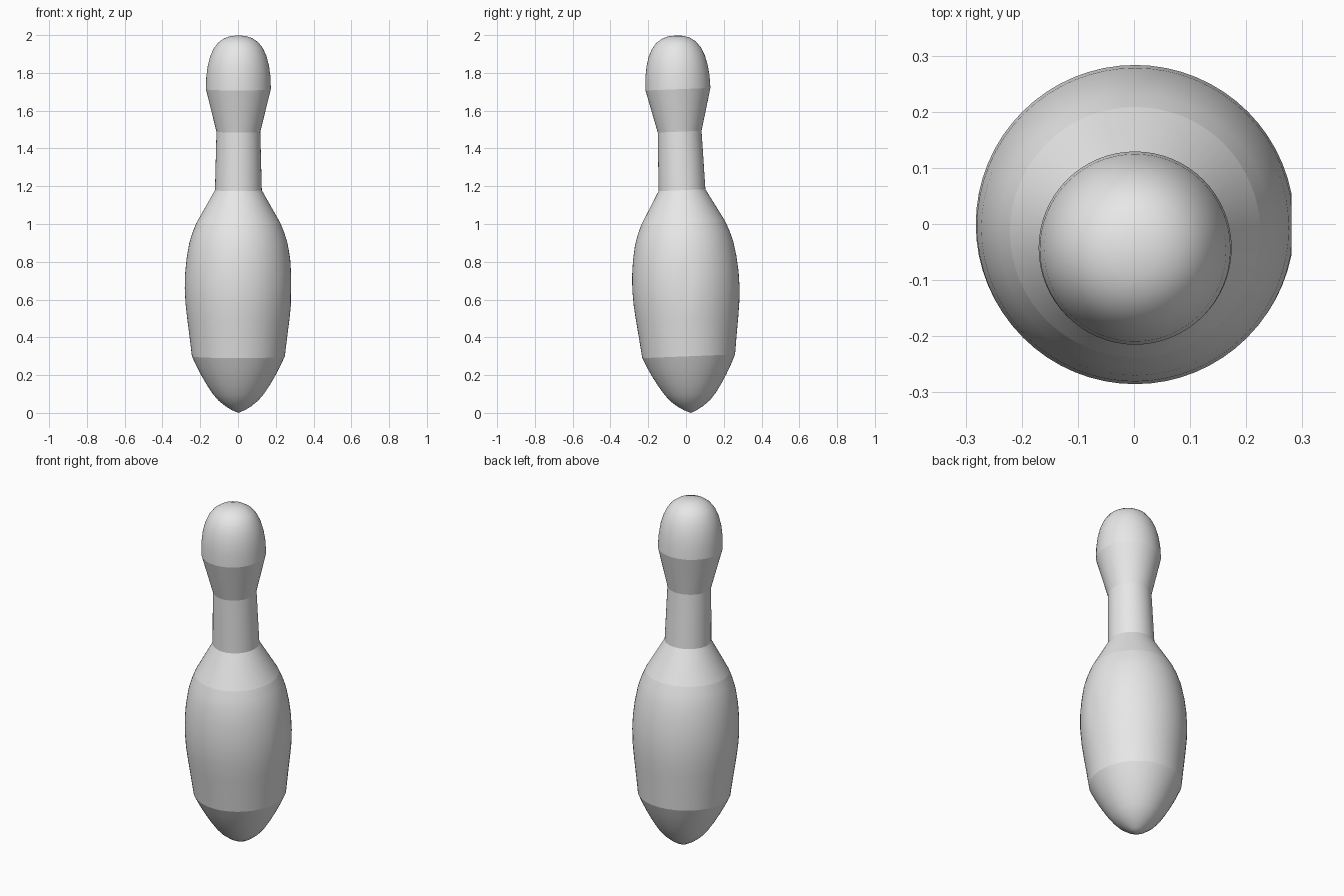
import bpy, bmesh, math
from mathutils import Matrix

cube = bpy.data.objects.get("Cube")
if cube:
    bpy.data.objects.remove(cube, do_unlink=True)

SEGMENTS = 64
LEAN = 0.04

# Bands of (radius, height) from the foot up; each band ends in a crisp ring
bands = [
    [(0.035, 0.015), (0.068, 0.035), (0.105, 0.065), (0.135, 0.1), (0.168, 0.15),
     (0.197, 0.2), (0.223, 0.25), (0.246, 0.3)],
    [(0.258, 0.4), (0.271, 0.5), (0.28, 0.58), (0.284, 0.66), (0.282, 0.74),
     (0.274, 0.82), (0.26, 0.9), (0.243, 0.955), (0.223, 1.005)],
    [(0.124, 1.18)],
    [(0.116, 1.49)],
    [(0.172, 1.715)],
    [(0.17, 1.78), (0.162, 1.84), (0.149, 1.89), (0.13, 1.932), (0.106, 1.963),
     (0.076, 1.984), (0.042, 1.996)],
]

pin_white = bpy.data.materials.new("plain_grey")
pin_white.use_nodes = True
colour = (0.8, 0.8, 0.8, 1)
pin_white.diffuse_color = colour
pin_white.node_tree.nodes["Principled BSDF"].inputs["Base Color"].default_value = colour

bm = bmesh.new()


def ring(radius, height):
    angles = [2 * math.pi * i / SEGMENTS for i in range(SEGMENTS)]
    return [bm.verts.new((radius * math.cos(a), radius * math.sin(a), height)) for a in angles]


def pairs(verts):
    return zip(verts, verts[1:] + verts[:1])


# Foot tip, stacked rings and crown tip
foot, crown = bm.verts.new((0, 0, 0)), bm.verts.new((0, 0, 2))
below = None
crisp_rings = []
for band in bands:
    for radius, height in band:
        current = ring(radius, height)
        if below is None:
            for a, b in pairs(current):
                bm.faces.new((foot, b, a))
        else:
            for (a, b), (c, d) in zip(pairs(below), pairs(current)):
                bm.faces.new((a, b, d, c))
        below = current
    crisp_rings.append(current)
for a, b in pairs(below):
    bm.faces.new((a, b, crown))

# Smooth within each band, crisp between bands
for face in bm.faces:
    face.smooth = True
for verts in crisp_rings[:-1]:
    for a, b in pairs(verts):
        bm.edges.get((a, b)).smooth = False

# Slight forward lean, and the small worn flat on the left of the belly
bm.transform(Matrix.Translation((0.002, 0.026, 0)) @ Matrix.Rotation(LEAN, 4, 'X'))
for v in bm.verts:
    v.co.x = min(v.co.x, 0.281)

mesh = bpy.data.meshes.new("bowling_pin")
bm.to_mesh(mesh)
bm.free()
mesh.materials.append(pin_white)
bpy.context.collection.objects.link(bpy.data.objects.new("bowling_pin", mesh))
